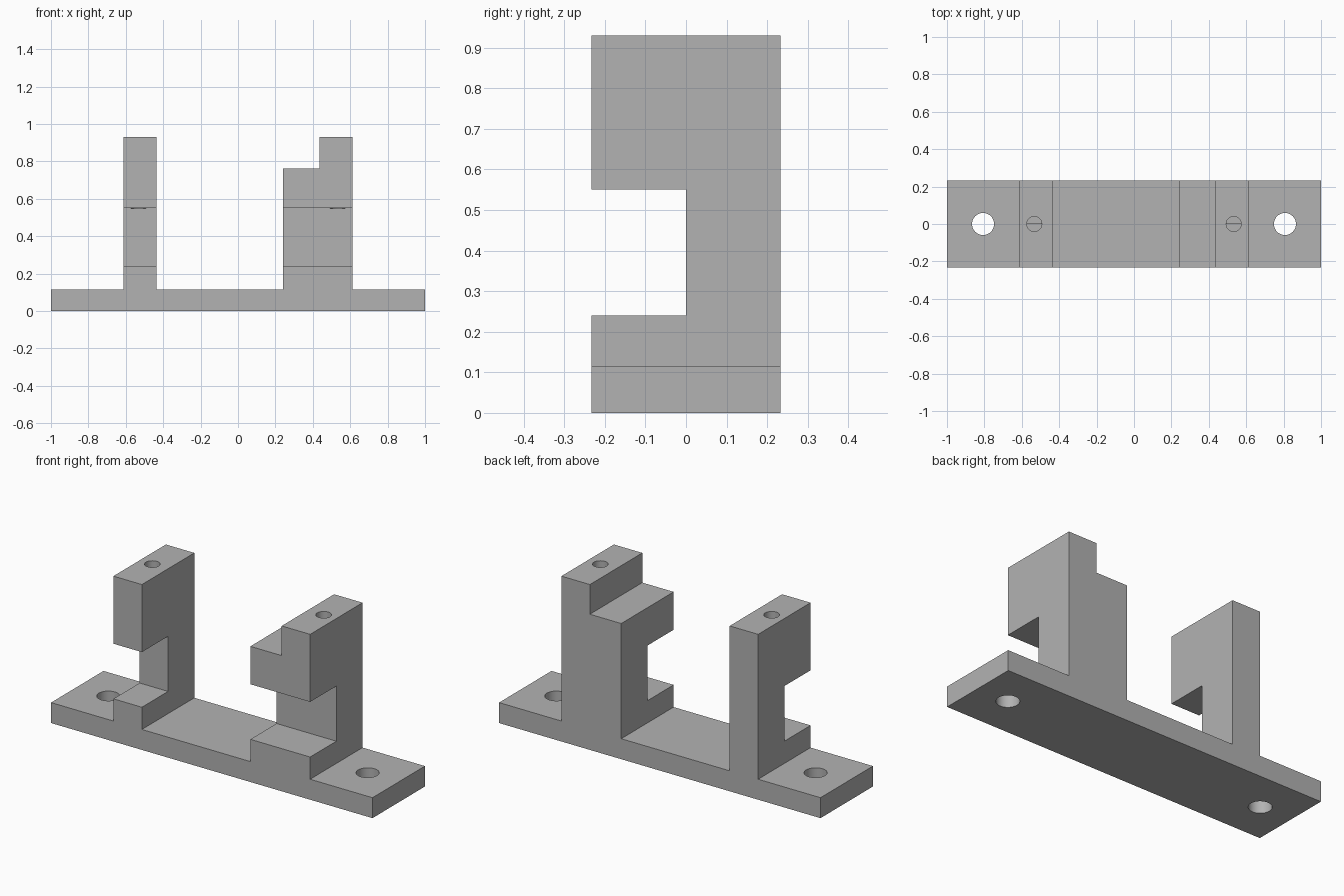
import bpy
import bmesh
import math

cube = bpy.data.objects.get("Cube")
if cube:
    bpy.data.objects.remove(cube, do_unlink=True)

HALF_DEPTH = 0.233
BASE_TOP, STEP_TOP, POST_TOP = 0.115, 0.763, 0.93
POST_IN, POST_OUT, STEP_IN = 0.435, 0.612, 0.24
NOTCH_LOW, NOTCH_HIGH = 0.24, 0.55

grey = bpy.data.materials.new("plain grey")
grey.use_nodes = True
colour = (0.448, 0.448, 0.448, 1)
grey.diffuse_color = colour
grey.node_tree.nodes["Principled BSDF"].inputs["Base Color"].default_value = colour


def make_object(name, bm):
    bmesh.ops.recalc_face_normals(bm, faces=bm.faces)
    mesh = bpy.data.meshes.new(name)
    bm.to_mesh(mesh)
    bm.free()
    mesh.materials.append(grey)
    obj = bpy.data.objects.new(name, mesh)
    bpy.context.collection.objects.link(obj)
    return obj


def extrude_profile(name, points, y0, y1):
    """Extrude an (x, z) outline from y0 to y1."""
    bm = bmesh.new()
    face = bm.faces.new([bm.verts.new((x, y0, z)) for x, z in points])
    grown = bmesh.ops.extrude_face_region(bm, geom=[face])["geom"]
    verts = [v for v in grown if isinstance(v, bmesh.types.BMVert)]
    bmesh.ops.translate(bm, verts=verts, vec=(0, y1 - y0, 0))
    return make_object(name, bm)


def drill(name, x, radius, z0, z1):
    """Upright cylinder used as a drill."""
    bm = bmesh.new()
    bmesh.ops.create_cone(bm, cap_ends=True, segments=40, radius1=radius,
                          radius2=radius, depth=z1 - z0)
    bmesh.ops.translate(bm, verts=bm.verts, vec=(x, 0, (z0 + z1) / 2))
    return make_object(name, bm)


def cut(target, cutter):
    cutter.hide_render = True
    mod = target.modifiers.new(cutter.name, 'BOOLEAN')
    mod.operation = 'DIFFERENCE'
    mod.solver = 'EXACT'
    mod.object = cutter
    bpy.context.view_layer.objects.active = target
    bpy.ops.object.modifier_apply(modifier=mod.name)
    bpy.data.objects.remove(cutter, do_unlink=True)


# Base plate with a plain post and a stepped post, as one solid
outline = [
    (-1, 0), (1, 0), (1, BASE_TOP),
    (POST_OUT, BASE_TOP), (POST_OUT, POST_TOP), (POST_IN, POST_TOP),
    (POST_IN, STEP_TOP), (STEP_IN, STEP_TOP), (STEP_IN, BASE_TOP),
    (-POST_IN, BASE_TOP), (-POST_IN, POST_TOP),
    (-POST_OUT, POST_TOP), (-POST_OUT, BASE_TOP), (-1, BASE_TOP),
]
bracket = extrude_profile("mounting_bracket", outline, -HALF_DEPTH, HALF_DEPTH)

# Front notch through both posts
notch = [(-0.8, NOTCH_LOW), (0.8, NOTCH_LOW), (0.8, NOTCH_HIGH), (-0.8, NOTCH_HIGH)]
cut(bracket, extrude_profile("notch_cutter", notch, -0.5, 0))

# Mounting holes in the base, screw holes down to the notch
for side in (-1, 1):
    cut(bracket, drill("mounting_hole", side * 0.807, 0.059, -0.1, 0.3))
    cut(bracket, drill("screw_hole", side * 0.533, 0.04, NOTCH_HIGH - 0.001, 1.1))

# Smooth hole walls, sharp edges elsewhere
bpy.ops.object.select_all(action='DESELECT')
bracket.select_set(True)
bpy.context.view_layer.objects.active = bracket
bpy.ops.object.shade_smooth_by_angle(angle=math.radians(30))
